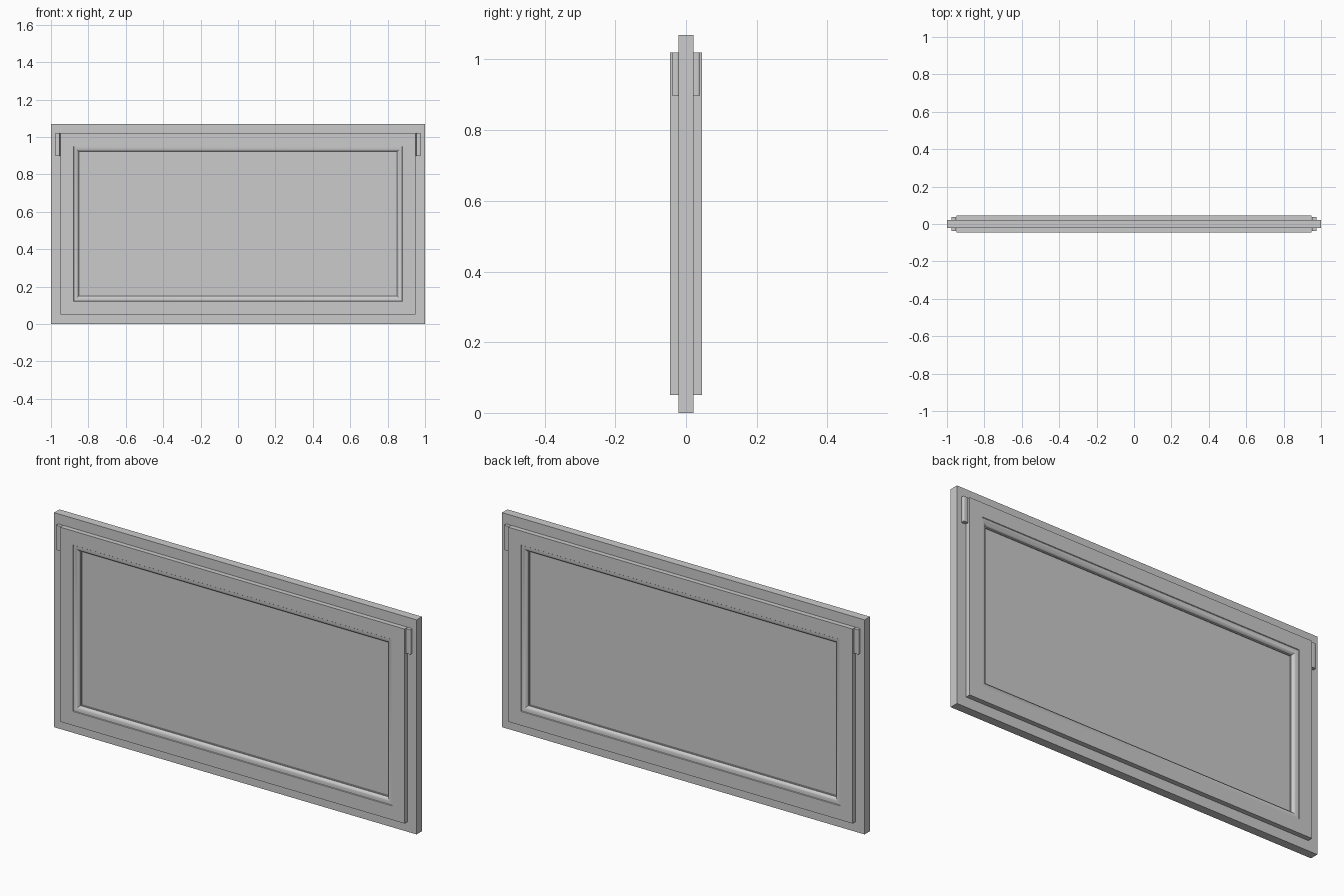
import bpy, bmesh, math

if "Cube" in bpy.data.objects:
    bpy.data.objects.remove(bpy.data.objects["Cube"])

HALF_W, HEIGHT, SLAB_Y = 1.0, 1.07, 0.021
FRAME_Y = 0.045


def smooth(obj, angle=30):
    bpy.ops.object.select_all(action='DESELECT')
    obj.select_set(True)
    bpy.context.view_layer.objects.active = obj
    bpy.ops.object.shade_smooth_by_angle(angle=math.radians(angle))


def to_object(name, bm):
    bmesh.ops.recalc_face_normals(bm, faces=bm.faces)
    mesh = bpy.data.meshes.new(name)
    bm.to_mesh(mesh)
    bm.free()
    obj = bpy.data.objects.new(name, mesh)
    bpy.context.collection.objects.link(obj)
    return obj


def box(name, lo, hi, bevel=0):
    bm = bmesh.new()
    bmesh.ops.create_cube(bm, size=1)
    for v in bm.verts:
        v.co = [(a + b) / 2 + c * (b - a) for a, b, c in zip(lo, hi, v.co)]
    if bevel:
        edges = [e for e in bm.edges if abs(e.verts[0].co.z - e.verts[1].co.z) > 0.01]
        bmesh.ops.bevel(bm, geom=edges, offset=bevel, segments=3, profile=0.5, affect='EDGES')
    return to_object(name, bm)


def moulded_frame(name, side):
    # cross-section: (inset from the outer frame edge, height out from centre)
    arc = [(0.072 + 0.027 * math.sin(t), 0.026 + 0.016 * math.cos(t))
           for t in (math.pi / 2 * i / 8 for i in range(9))]
    profile = [(0, 0.018), (0, FRAME_Y), (0.07, FRAME_Y)] + arc + [(0.103, 0.026), (0.103, 0.018)]
    bm = bmesh.new()
    loops = []
    for d, y in profile:
        x, z0, z1 = 0.95 - d, 0.05 + d, 1.02 - d
        loops.append([bm.verts.new((px, side * y, pz))
                      for px, pz in ((-x, z0), (x, z0), (x, z1), (-x, z1))])
    for i, a in enumerate(loops):
        b = loops[(i + 1) % len(loops)]
        for k in range(4):
            n = (k + 1) % 4
            bm.faces.new((a[k], a[n], b[n], b[k]))
    return to_object(name, bm)


# Core slab, which is also the recessed panel
box("core_panel", (-HALF_W, -SLAB_Y, 0), (HALF_W, SLAB_Y, HEIGHT))

# Moulded frames and corner clips on both faces
for label, side in (("front", -1), ("back", 1)):
    smooth(moulded_frame(label + "_frame", side))
    for end, sx in (("left", -1), ("right", 1)):
        xs = sorted((sx * 0.952, sx * 0.977))
        ys = sorted((side * 0.02, side * 0.038))
        clip = box(f"{label}_{end}_clip", (xs[0], ys[0], 0.897), (xs[1], ys[1], 1.02), 0.004)
        smooth(clip, 40)
